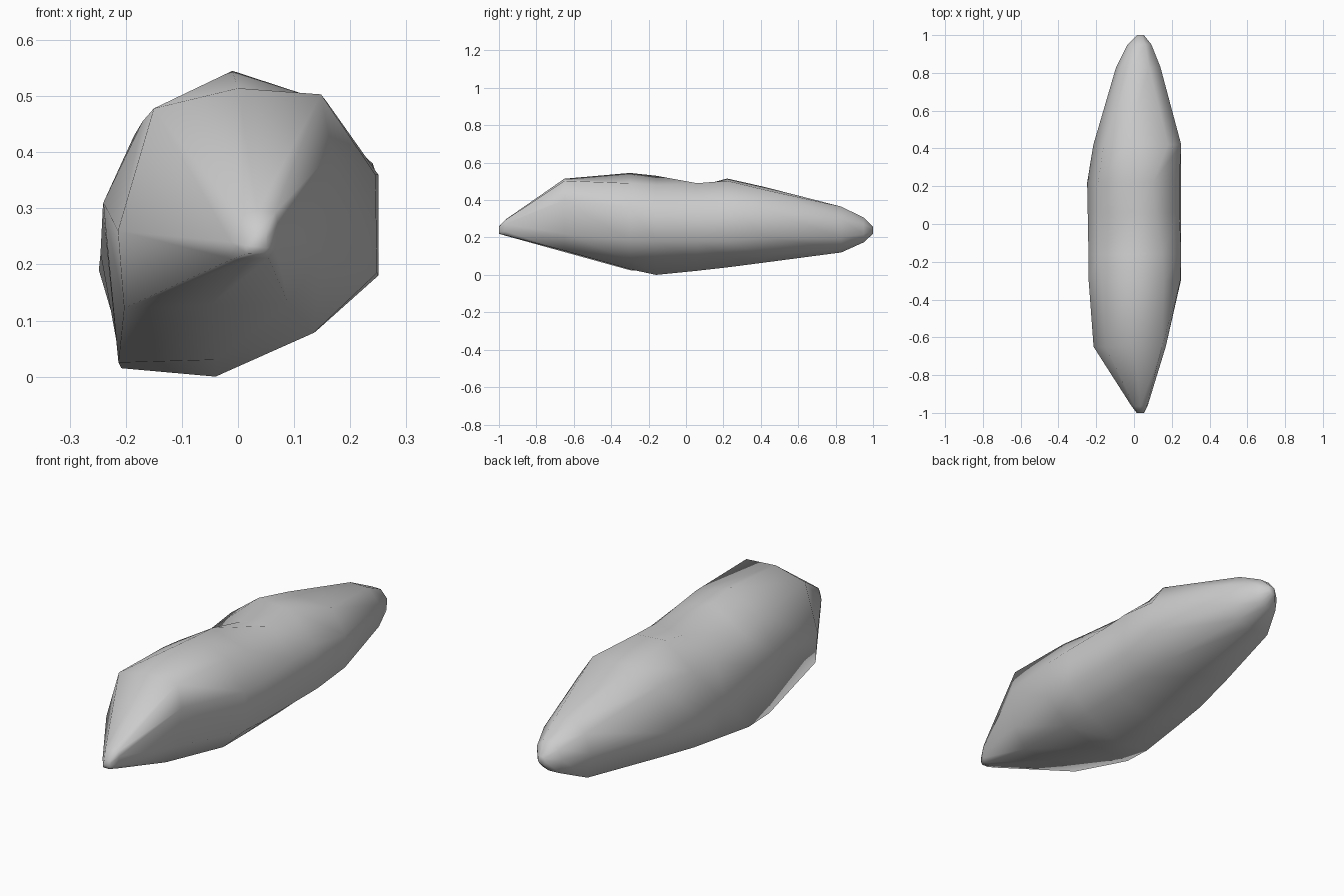
import bpy, bmesh

# Cross-sections along y: (x, z) going round from top left, over the top,
# down the right side, under the bottom and up the left side
sections = [
    (-0.65, [(-.150, .478), (0, .514), (.148, .503), (.168, .40), (.150, .22), (.09, .130), (-.05, .127), (-.203, .122), (-.214, .26)]),
    (-0.30, [(-.170, .455), (-.01, .545), (.158, .490), (.245, .36), (.248, .185), (.135, .078), (-.04, .030), (-.213, .025), (-.240, .31)]),
    (-0.16, [(-.185, .430), (-.02, .530), (.150, .480), (.250, .36), (.250, .18), (.138, .080), (-.04, .000), (-.208, .015), (-.241, .30)]),
    (0.06, [(-.190, .390), (-.03, .472), (.110, .490), (.240, .37), (.250, .18), (.140, .085), (-.03, .022), (-.205, .045), (-.245, .22)]),
    (0.22, [(-.190, .410), (-.05, .515), (.100, .503), (.240, .38), (.250, .18), (.140, .092), (-.02, .040), (-.195, .062), (-.248, .19)]),
    (0.42, [(-.160, .410), (-.04, .470), (.180, .455), (.250, .35), (.250, .20), (.140, .102), (0, .066), (-.165, .085), (-.215, .21)]),
    (0.83, [(-.070, .325), (-.01, .365), (.080, .365), (.140, .30), (.135, .20), (.09, .14), (.03, .120), (-.080, .125), (-.095, .24)]),
]


def tip(y, ring, cx, cz, scale):
    """Shrink a neighbouring ring around the tip centre."""
    mx = sum(p[0] for p in ring) / len(ring)
    mz = sum(p[1] for p in ring) / len(ring)
    return (y, [(cx + (x - mx) * scale, cz + (z - mz) * scale) for x, z in ring])


front, back = sections[0][1], sections[-1][1]
rings = ([tip(-1.0, front, .035, .238, .1), tip(-.965, front, .033, .25, .22)] + sections
         + [tip(.95, back, .03, .24, .54), tip(1.0, back, .035, .238, .15)])

# Loft the boulder skin and close both ends
bm = bmesh.new()
loops = [[bm.verts.new((x, y, z)) for x, z in ring] for y, ring in rings]
for a, b in zip(loops, loops[1:]):
    n = len(a)
    for i in range(n):
        j = (i + 1) % n
        bm.faces.new((a[i], a[j], b[j], b[i]))
bm.faces.new(loops[0])
bm.faces.new(loops[-1][::-1])
bmesh.ops.recalc_face_normals(bm, faces=bm.faces)
for f in bm.faces:
    f.smooth = True

mesh = bpy.data.meshes.new("long_rock")
bm.to_mesh(mesh)
bm.free()
rock = bpy.data.objects.new("long_rock", mesh)
bpy.context.collection.objects.link(rock)
